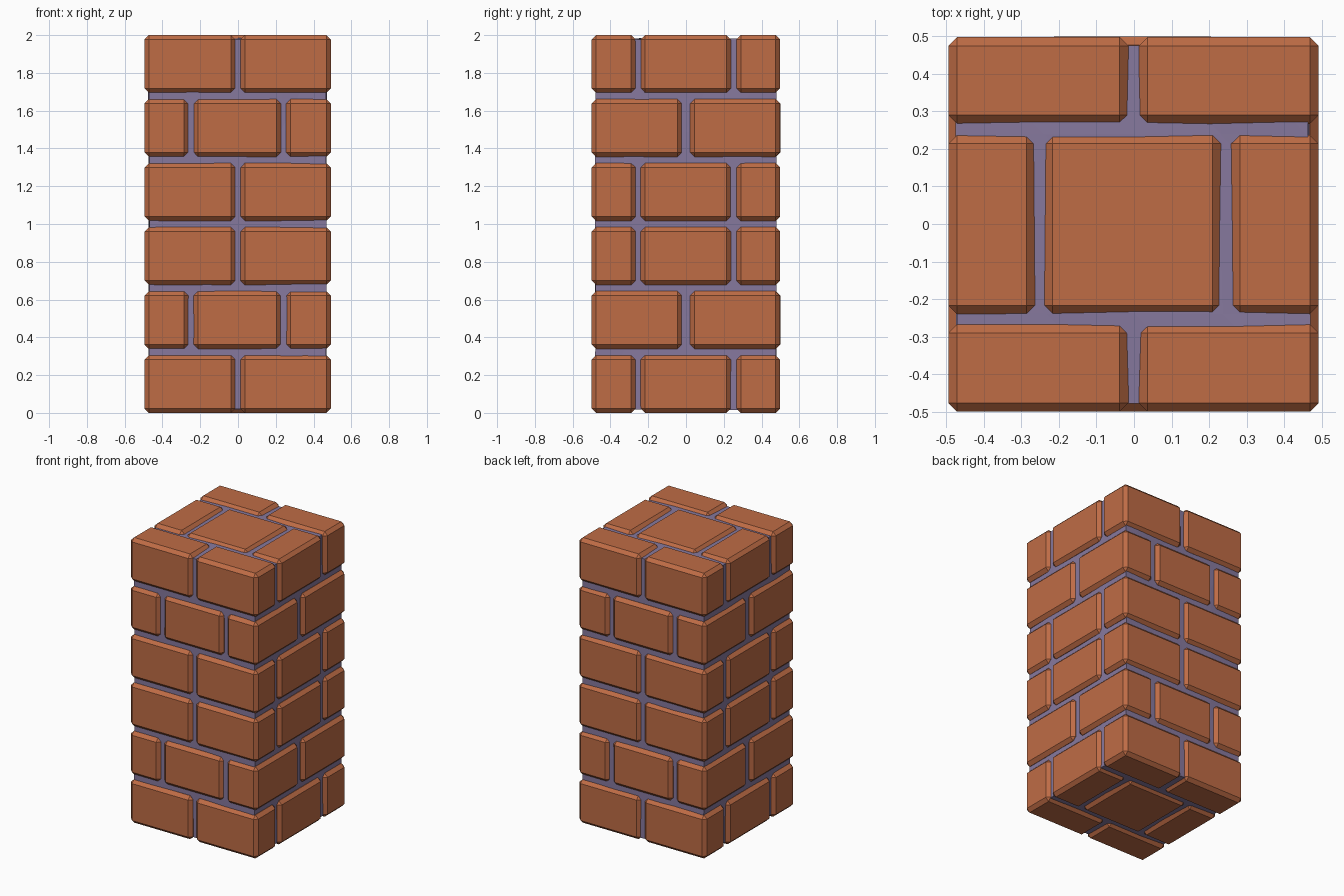
import bpy, bmesh, random
from mathutils import Vector

if "Cube" in bpy.data.objects:
    bpy.data.objects.remove(bpy.data.objects["Cube"])

random.seed(4)


def material(name, rgb):
    m = bpy.data.materials.new(name)
    m.diffuse_color = (*rgb, 1)
    m.use_nodes = True
    m.node_tree.nodes["Principled BSDF"].inputs["Base Color"].default_value = m.diffuse_color
    return m


BRICK = material("brick_clay", (0.52, 0.15, 0.06))
MORTAR = material("mortar", (0.24, 0.19, 0.34))


def finish(bm, name, mat):
    me = bpy.data.meshes.new(name)
    bm.to_mesh(me)
    bm.free()
    ob = bpy.data.objects.new(name, me)
    bpy.context.collection.objects.link(ob)
    me.materials.append(mat)
    return ob


def add_box(bm, lo, hi):
    lo, hi = Vector(lo), Vector(hi)
    verts = bmesh.ops.create_cube(bm, size=1)["verts"]
    for v in verts:
        v.co = (lo + hi) / 2 + v.co * (hi - lo)


PITCH, HEIGHT, CHAMFER = 0.339, 0.305, 0.023

# Brick spans along each axis: (start, end)
X2 = [(-0.495, -0.015), (0.013, 0.492)]
X3 = [(-0.495, -0.263), (-0.24, 0.232), (0.259, 0.492)]
XB = [(-0.495, -0.263), (-0.235, 0.227), (0.255, 0.492)]
Y2 = [(-0.5, -0.023), (0.022, 0.498)]
Y3 = [(-0.5, -0.267), (-0.24, 0.237), (0.267, 0.498)]

# Courses with pairs of bricks on the front, and courses turned a quarter
course_a = [(x, y) for y in (Y3[0], Y3[2]) for x in X2] + [(x, Y3[1]) for x in X3]
course_b = [(x, y) for x in (XB[0], XB[2]) for y in Y2] + \
           [(XB[1], Y3[0]), (XB[1], (0.267, 0.5))]

for i, kind in enumerate("ABAABA"):
    bm = bmesh.new()
    z = i * PITCH
    for (x0, x1), (y0, y1) in (course_a if kind == "A" else course_b):
        add_box(bm, (x0, y0, z), (x1, y1, z + HEIGHT))
    ob = finish(bm, f"brick_course_{i + 1}", BRICK)
    bev = ob.modifiers.new("chamfer", 'BEVEL')
    bev.width = CHAMFER
    bev.segments = 1

# Slightly uneven mortar core
bm = bmesh.new()
add_box(bm, (-0.472, -0.478, 0.02), (0.467, 0.476, 1.98))
bmesh.ops.subdivide_edges(bm, edges=bm.edges[:], cuts=3, use_grid_fill=True)
bmesh.ops.triangulate(bm, faces=bm.faces[:])
for v in bm.verts:
    v.co += Vector([random.uniform(-0.004, 0.004) for _ in range(3)])
finish(bm, "mortar_core", MORTAR)
